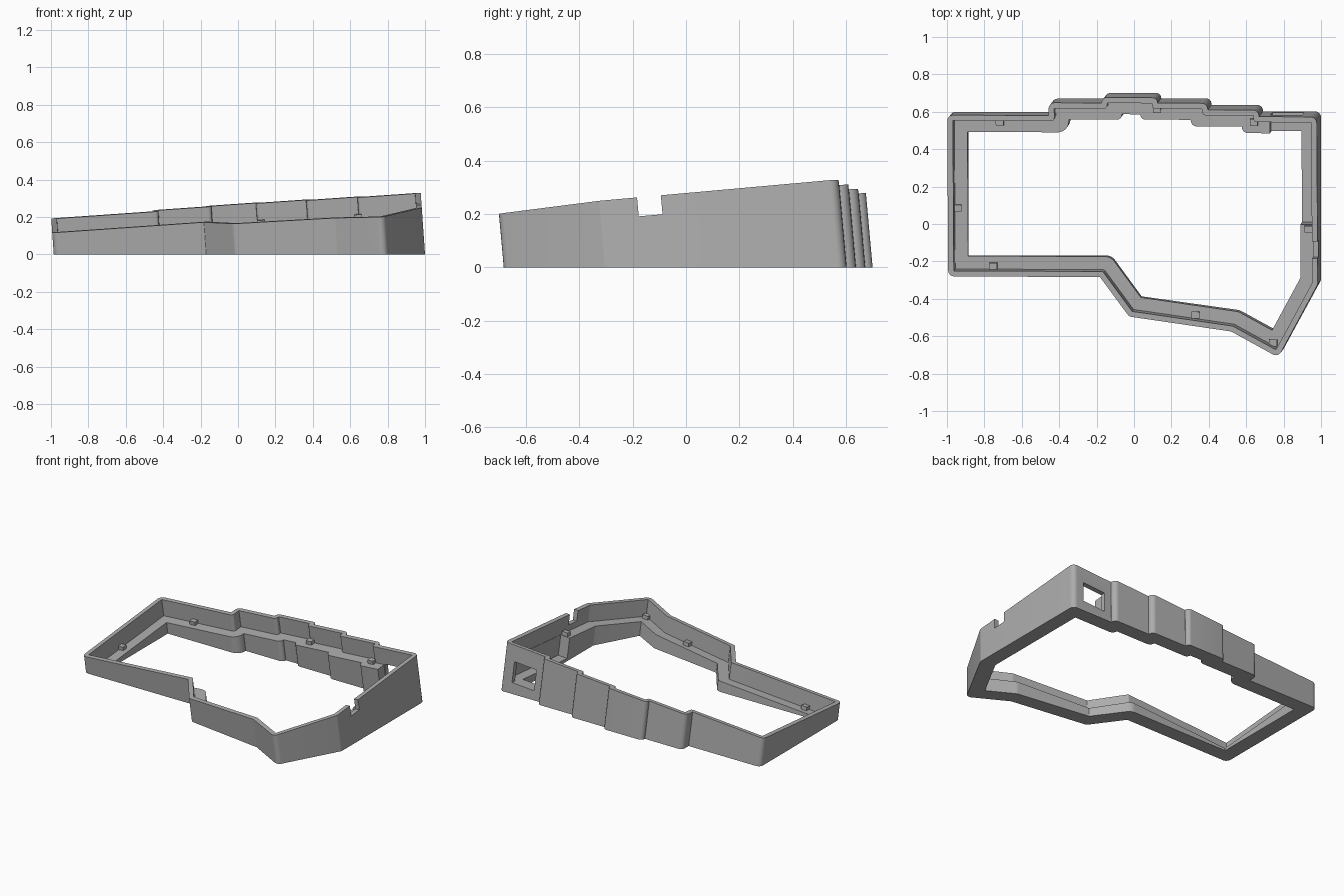
import bpy, bmesh, math
from mathutils import Vector

cube = bpy.data.objects.get("Cube")
if cube:
    bpy.data.objects.remove(cube, do_unlink=True)

# Tilt of the upper plane; the walls stand square to it
SX, SY, H = 0.07, 0.09, 0.2105
RIM, LEDGE, LEDGE_DEPTH = 0.03, 0.1, 0.115

grey = bpy.data.materials.new("case_grey")
grey.use_nodes = True
COLOR = (0.42, 0.42, 0.42, 1)
grey.diffuse_color = COLOR
grey.node_tree.nodes["Principled BSDF"].inputs["Base Color"].default_value = COLOR


def place(u, v, depth=None):
    """Footprint point at a depth below the tilted plane (None = on the ground)."""
    z = 0.0
    if depth is not None:
        z = max((H + SX * u + SY * v - depth) / (1 + SX * SX + SY * SY), 0.002)
    return Vector((u - SX * z, v - SY * z, z))


# Footprint corners, counter-clockwise
FRONT = [(-0.985, -0.27), (-0.17, -0.268), (-0.015, -0.48), (0.533, -0.557),
         (0.785, -0.695), (1.0, -0.30), (1.0, 0.602)]
STEPS = [(0.69, 0.602, 0.637), (0.415, 0.637, 0.672), (0.145, 0.672, 0.70),
         (-0.155, 0.70, 0.67), (-0.44, 0.67, 0.60)]
corners = [Vector(p) for p in FRONT]
for x, a, b in STEPS:
    corners += [Vector((x, a)), Vector((x, b))]
corners.append(Vector((-0.985, 0.60)))


def inset_loop(dist, seg=6):
    """Inset the footprint and round its corners, always with the same point count."""
    n = len(corners)
    pts, convex = [], []
    for i, p in enumerate(corners):
        d0 = (p - corners[i - 1]).normalized()
        d1 = (corners[(i + 1) % n] - p).normalized()
        n0, n1 = Vector((-d0.y, d0.x)), Vector((-d1.y, d1.x))
        pts.append(p + (n0 + n1) * dist / (1 + n0.dot(n1)))
        convex.append(d0.x * d1.y - d0.y * d1.x > 0)
    loop = []
    for i, p in enumerate(pts):
        e0, e1 = pts[i - 1] - p, pts[(i + 1) % n] - p
        r = max(0.032 - dist, 0.002) if convex[i] else max(dist * 0.6, 0.002)
        half = e0.angle(e1) / 2
        t = min(r / math.tan(half), 0.9 * min(e0.length, e1.length))
        r = t * math.tan(half)
        a, b = p + e0.normalized() * t, p + e1.normalized() * t
        c = p + (e0.normalized() + e1.normalized()).normalized() * (r / math.sin(half))
        for k in range(seg + 1):
            d = (a - c).lerp(b - c, k / seg)
            loop.append(c + d.normalized() * r)
    return loop


def finish(bm, name):
    bmesh.ops.recalc_face_normals(bm, faces=bm.faces)
    me = bpy.data.meshes.new(name)
    bm.to_mesh(me)
    bm.free()
    me.materials.append(grey)
    ob = bpy.data.objects.new(name, me)
    bpy.context.collection.objects.link(ob)
    return ob


def block(name, u0, u1, v0, v1, d0, d1):
    """Box that follows the tilt, between two depths."""
    bm = bmesh.new()
    rings = [[bm.verts.new(place(u, v, d)) for u, v in
              ((u0, v0), (u1, v0), (u1, v1), (u0, v1))] for d in (d0, d1)]
    bm.faces.new(rings[0])
    bm.faces.new(rings[1][::-1])
    for i in range(4):
        j = (i + 1) % 4
        bm.faces.new((rings[0][i], rings[0][j], rings[1][j], rings[1][i]))
    return finish(bm, name)


# Case wall: outer skin, rim, inner skin, ledge, inner foot and underside
bm = bmesh.new()
section = [(0, None), (0, 0), (RIM, 0), (RIM, LEDGE_DEPTH),
           (LEDGE, LEDGE_DEPTH), (LEDGE, None)]
rings = [[bm.verts.new(place(p.x, p.y, d)) for p in inset_loop(o)] for o, d in section]
count = len(rings[0])
for s, ring in enumerate(rings):
    nxt = rings[(s + 1) % len(rings)]
    for i in range(count):
        j = (i + 1) % count
        bm.faces.new((ring[i], ring[j], nxt[j], nxt[i]))
case = finish(bm, "case_wall")

# Board pocket, rear port and side cable notch
cutters = [block("pocket_cutter", 0.74, 0.968, 0.012, 0.57, 0.105, 0.255),
           block("port_cutter", 0.745, 0.915, 0.45, 0.70, 0.11, 0.253),
           block("notch_cutter", 0.94, 1.08, -0.16, -0.07, -0.05, 0.072)]
bpy.context.view_layer.objects.active = case
for cutter in cutters:
    cutter.hide_render = True
    mod = case.modifiers.new(cutter.name, "BOOLEAN")
    mod.operation = "DIFFERENCE"
    mod.solver = "EXACT"
    mod.object = cutter
    bpy.ops.object.modifier_apply(modifier=mod.name)
    bpy.data.objects.remove(cutter, do_unlink=True)

bpy.ops.object.select_all(action="DESELECT")
case.select_set(True)
bpy.ops.object.shade_smooth_by_angle(angle=math.radians(30))

# Small support pegs on the ledge
PEGS = [(-0.71, 0.555), (0.135, 0.627), (0.655, 0.562), (-0.94, 0.09),
        (-0.75, -0.222), (0.335, -0.478), (0.752, -0.626), (0.944, -0.012)]
for i, (u, v) in enumerate(PEGS):
    block(f"support_peg_{i + 1}", u - 0.021, u + 0.021, v - 0.018, v + 0.018, 0.09, 0.12)
